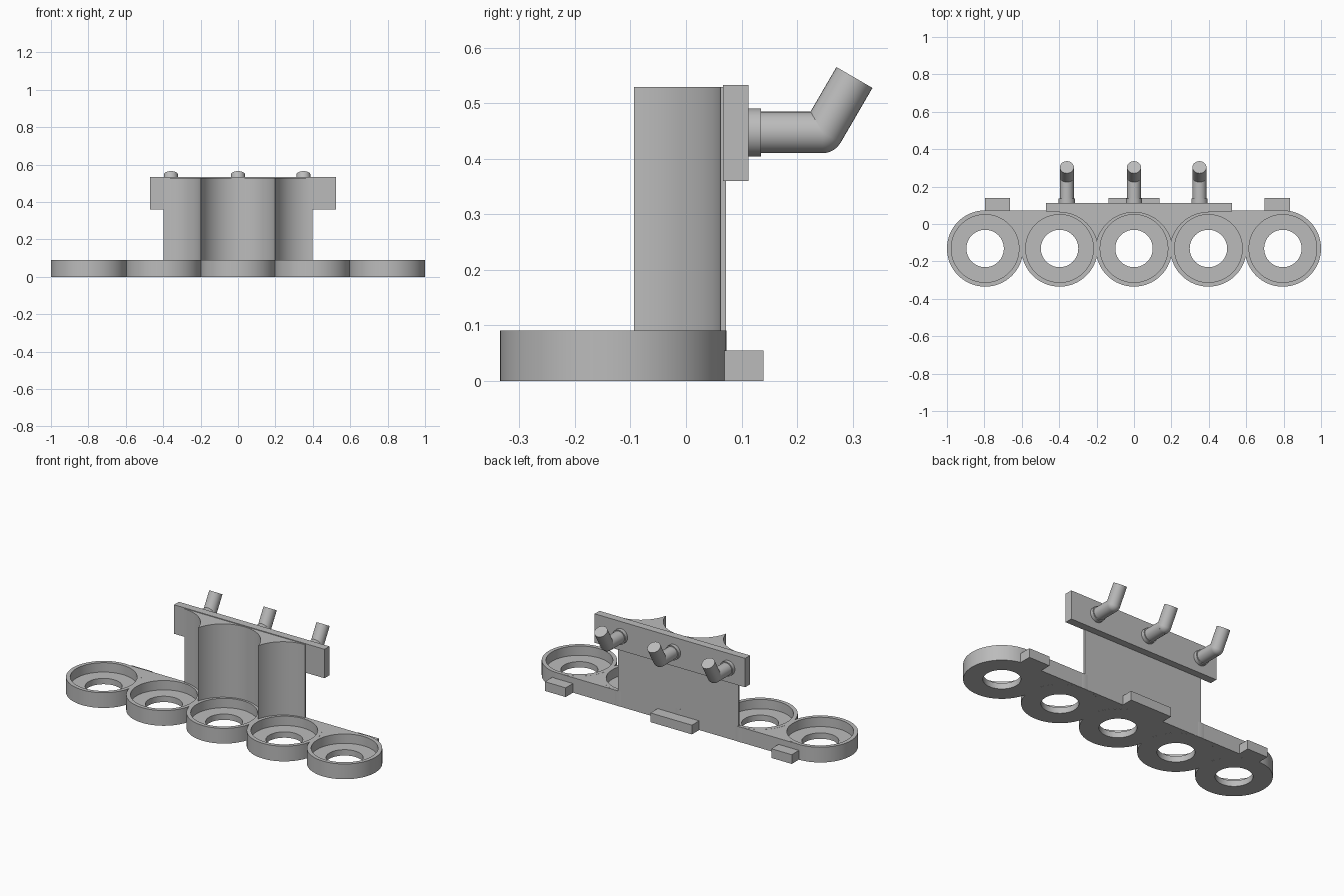
import bpy, bmesh, math
from mathutils import Vector

if "Cube" in bpy.data.objects:
    bpy.data.objects.remove(bpy.data.objects["Cube"])

grey = bpy.data.materials.new("plain grey")
grey.diffuse_color = (0.5, 0.5, 0.5, 1)
grey.use_nodes = True
grey.node_tree.nodes["Principled BSDF"].inputs["Base Color"].default_value = grey.diffuse_color

STEP, RING_R, RING_Y, BACK = 0.398, 0.204, -0.131, 0.072


def finish(bm, name):
    bmesh.ops.recalc_face_normals(bm, faces=bm.faces)
    mesh = bpy.data.meshes.new(name)
    bm.to_mesh(mesh)
    bm.free()
    mesh.materials.append(grey)
    ob = bpy.data.objects.new(name, mesh)
    bpy.context.collection.objects.link(ob)
    bpy.ops.object.select_all(action='DESELECT')
    ob.select_set(True)
    bpy.context.view_layer.objects.active = ob
    bpy.ops.object.shade_smooth_by_angle(angle=math.radians(30))
    return ob


def box(name, x0, x1, y0, y1, z0, z1):
    extrude(name, [(x0, y0), (x1, y0), (x1, y1), (x0, y1)], z0, z1)


def extrude(name, outline, z0, z1):
    bm = bmesh.new()
    face = bm.faces.new([bm.verts.new((x, y, z0)) for x, y in outline])
    new = bmesh.ops.extrude_face_region(bm, geom=[face])["geom"]
    top = [g for g in new if isinstance(g, bmesh.types.BMVert)]
    bmesh.ops.translate(bm, verts=top, vec=(0, 0, z1 - z0))
    if face.is_valid and not any(len(e.link_faces) == 2 for e in face.edges):
        bm.faces.new(face.verts)
    # close the bottom if the extrusion removed it
    edges = [e for e in bm.edges if e.is_boundary]
    if edges:
        bmesh.ops.holes_fill(bm, edges=edges, sides=0)
    finish(bm, name)


def lathe(name, profile, cx, cy, n=64):
    # closed profile of (radius, z) revolved around a vertical axis
    bm = bmesh.new()
    loops = []
    for i in range(n):
        a = 2 * math.pi * i / n
        loops.append([bm.verts.new((cx + r * math.cos(a), cy + r * math.sin(a), z)) for r, z in profile])
    m = len(profile)
    for i in range(n):
        p, q = loops[i], loops[(i + 1) % n]
        for j in range(m):
            k = (j + 1) % m
            bm.faces.new((p[j], q[j], q[k], p[k]))
    finish(bm, name)


def rod(name, p, q, r):
    p, q = Vector(p), Vector(q)
    bm = bmesh.new()
    bmesh.ops.create_cone(bm, cap_ends=True, segments=32, radius1=r, radius2=r, depth=(q - p).length)
    bm.transform((q - p).to_track_quat('Z', 'Y').to_matrix().to_4x4())
    bmesh.ops.translate(bm, verts=bm.verts, vec=(p + q) / 2)
    finish(bm, name)


def arc(cx, cy, r, a0, a1, n):
    return [(cx + r * math.cos(math.radians(a0 + (a1 - a0) * i / n)),
             cy + r * math.sin(math.radians(a0 + (a1 - a0) * i / n))) for i in range(n + 1)]


# five cup holders with a recess and a hole in the floor
cup = [(0.1, 0), (RING_R, 0), (RING_R, 0.091), (0.181, 0.091), (0.181, 0.035), (0.1, 0.035)]
for i in range(-2, 3):
    lathe(f"cup_holder_{i + 3}", cup, i * STEP, RING_Y)

# webs that fill the gaps behind neighbouring cups
for i in range(-2, 2):
    a, b = i * STEP, (i + 1) * STEP
    web = [(a, BACK), (b, BACK)]
    web += arc(b, RING_Y, 0.195, 90, 175, 16) + arc(a, RING_Y, 0.195, 5, 90, 16)
    extrude(f"web_{i + 3}", web, 0.0003, 0.0905)

# back wall with scalloped front
r, cy = 0.205, -0.143
e = math.degrees(math.acos(STEP / 2 / r))
wall = [(STEP, BACK), (-STEP, BACK)]
wall += arc(-STEP, cy, r, 90, e, 20)
wall += arc(0, cy, r, 180 - e, e, 40)[1:]
wall += arc(STEP, cy, r, 180 - e, 90, 20)[1:]
extrude("back_wall", wall, 0.045, 0.529)

# mounting plate and rear feet
box("mounting_plate", -0.47, 0.525, 0.067, 0.113, 0.36, 0.533)
for name, x0, x1 in (("left", -0.797, -0.662), ("middle", -0.137, 0.137), ("right", 0.697, 0.835)):
    box(f"{name}_foot", x0, x1, 0.06, 0.14, 0, 0.055)

# bent pegs with collars
for i, x in enumerate((-0.359, 0, 0.35)):
    z = 0.4475
    bend = (x, 0.246, z)
    rod(f"peg_collar_{i}", (x, 0.10, z), (x, 0.135, z), 0.0435)
    rod(f"peg_shaft_{i}", (x, 0.11, z), bend, 0.0375)
    rod(f"peg_tip_{i}", bend, (x, 0.3035, 0.5465), 0.0375)
    bm = bmesh.new()
    bmesh.ops.create_uvsphere(bm, u_segments=32, v_segments=16, radius=0.0374)
    bmesh.ops.translate(bm, verts=bm.verts, vec=bend)
    finish(bm, f"peg_elbow_{i}")
